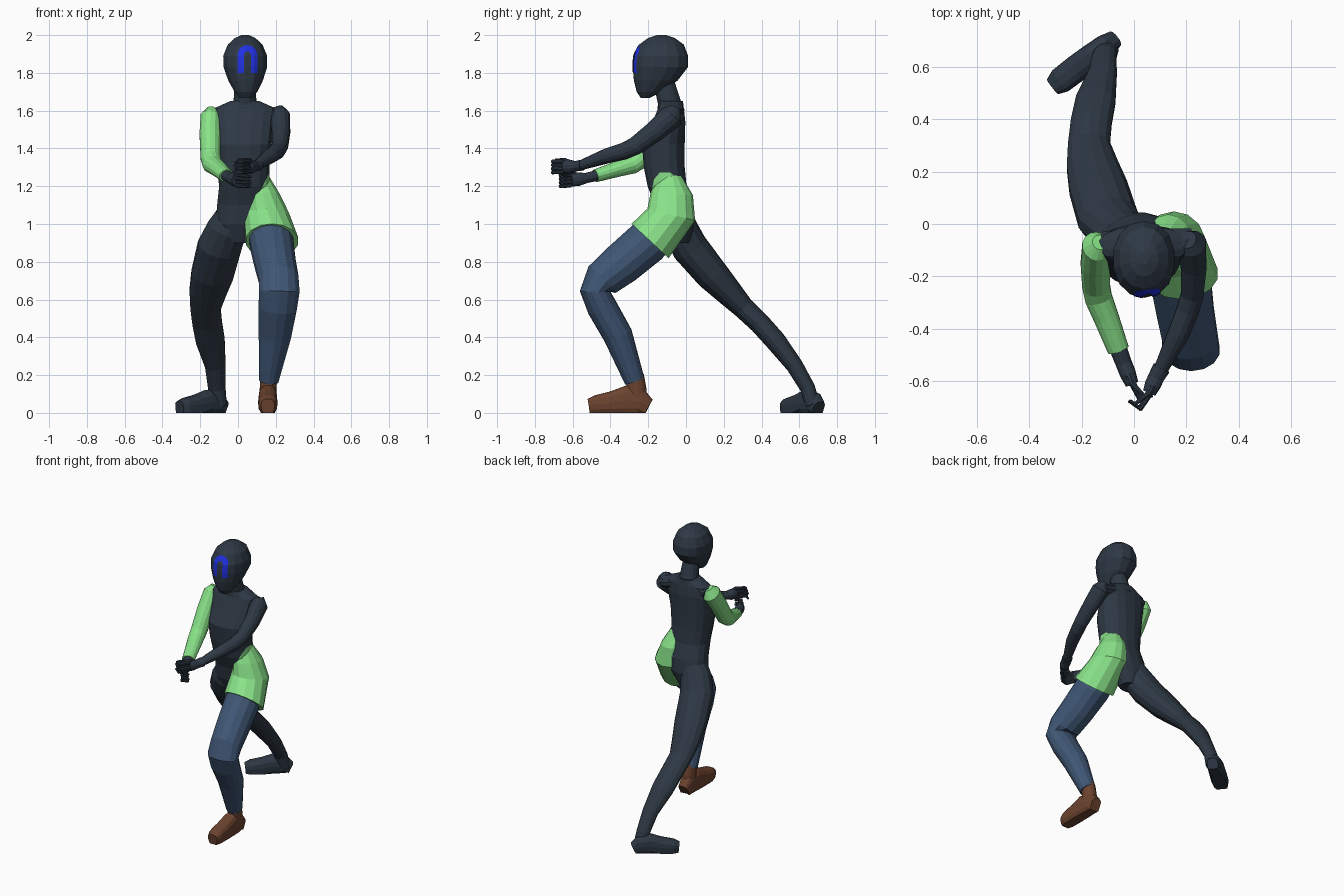
import bpy, bmesh, math
from mathutils import Vector as V
from mathutils.bvhtree import BVHTree


def material(name, rgb):
    m = bpy.data.materials.new(name)
    m.diffuse_color = (*rgb, 1)
    return m


DARK = material("dark slate", (0.027, 0.040, 0.058))
GREEN = material("light green", (0.25, 0.76, 0.25))
BLUE = material("denim blue", (0.050, 0.093, 0.175))
BROWN = material("leather brown", (0.150, 0.056, 0.028))
MARK = material("bright blue", (0.014, 0.030, 0.75))


def finish(name, bm, *mats):
    bmesh.ops.recalc_face_normals(bm, faces=bm.faces)
    me = bpy.data.meshes.new(name)
    bm.to_mesh(me)
    bm.free()
    for m in mats:
        me.materials.append(m)
    ob = bpy.data.objects.new(name, me)
    bpy.context.collection.objects.link(ob)
    return ob


def bridge(rings):
    """Skin a list of point rings and cap both ends."""
    bm = bmesh.new()
    vs = [[bm.verts.new(p) for p in r] for r in rings]
    n = len(vs[0])
    for a, b in zip(vs, vs[1:]):
        for i in range(n):
            j = (i + 1) % n
            bm.faces.new((a[i], a[j], b[j], b[i]))
    bm.faces.new(vs[0][::-1])
    bm.faces.new(vs[-1])
    return bm


def ring(c, u, v, r1, r2, n, e=1.0):
    pts = []
    for i in range(n):
        a = 2 * math.pi * (i + 0.5) / n
        ca, sa = math.cos(a), math.sin(a)
        pts.append(c + u * r1 * math.copysign(abs(ca) ** e, ca)
                   + v * r2 * math.copysign(abs(sa) ** e, sa))
    return pts


def limb(stations, n=14, ref=(1, 0, 0), e=1.0):
    """Tube along a path; station = (x, y, z, r1, r2), r1 lies along ref."""
    cs = [V(s[:3]) for s in stations]
    rings = []
    for i, s in enumerate(stations):
        t = (cs[min(i + 1, len(cs) - 1)] - cs[max(i - 1, 0)]).normalized()
        u = (V(ref) - t * V(ref).dot(t)).normalized()
        rings.append(ring(cs[i], u, t.cross(u), s[3], s[-1], n, e))
    return bridge(rings)


def stack(stations, n=14, e=1.0):
    """Level rings, optionally tipped about x; (x, y, z, rx, ry, tilt)."""
    rings = []
    for x, y, z, rx, ry, tilt in stations:
        t = math.radians(tilt)
        rings.append(ring(V((x, y, z)), V((1, 0, 0)),
                          V((0, math.cos(t), math.sin(t))), rx, ry, n, e))
    return bridge(rings)


# Torso, cut diagonally so the front hip side is green
bm = stack([(0.00, -0.04, 0.90, 0.07, 0.06, 0), (0.01, -0.05, 1.00, 0.13, 0.095, 0),
            (0.033, -0.065, 1.10, 0.146, 0.10, 0), (0.033, -0.10, 1.20, 0.135, 0.105, 0),
            (0.027, -0.115, 1.30, 0.142, 0.11, 0), (0.025, -0.12, 1.42, 0.155, 0.115, 0),
            (0.03, -0.09, 1.54, 0.165, 0.088, 0), (0.036, -0.08, 1.61, 0.17, 0.07, 0),
            (0.036, -0.08, 1.65, 0.08, 0.065, 0)], 16, 0.85)
co, no = V((0.16, 0, 1.26)), V((0.25, 0, -0.12))
bmesh.ops.bisect_plane(bm, geom=bm.verts[:] + bm.edges[:] + bm.faces[:],
                       plane_co=co, plane_no=no)
for f in bm.faces:
    c = f.calc_center_median()
    f.material_index = int((c - co).dot(no) > 0 and c.z > (1.0 if c.y < -0.08 else 1.1))
finish("torso", bm, DARK, GREEN)

# Shoulder yoke joining torso and arms
finish("shoulders", limb([(-0.12, -0.078, 1.575, 0.04, 0.05), (-0.06, -0.08, 1.588, 0.046, 0.06),
                          (0.13, -0.078, 1.588, 0.046, 0.062), (0.22, -0.07, 1.568, 0.042, 0.055)],
                         12, (0, 0, 1)), DARK)

# Flared hip cover around the forward thigh
finish("hip_cover", stack([(0.105, -0.085, 1.258, 0.058, 0.06, 0),
                           (0.13, -0.075, 1.16, 0.092, 0.112, -4),
                           (0.152, -0.078, 1.05, 0.122, 0.13, -14),
                           (0.18, -0.19, 0.91, 0.142, 0.134, -43)], 14), GREEN)

# Neck and head
finish("neck", limb([(0.036, -0.08, 1.59, 0.085, 0.075), (0.037, -0.09, 1.65, 0.062, 0.06),
                     (0.038, -0.12, 1.76, 0.055, 0.055)]), DARK)
head = stack([(0.042, -0.215, 1.668, 0.034, 0.025, 0), (0.042, -0.195, 1.70, 0.062, 0.066, 0),
              (0.04, -0.16, 1.76, 0.094, 0.116, 0), (0.039, -0.136, 1.83, 0.118, 0.146, 0),
              (0.038, -0.134, 1.89, 0.119, 0.145, 0), (0.038, -0.13, 1.95, 0.094, 0.118, 0),
              (0.038, -0.13, 1.985, 0.055, 0.07, 0), (0.038, -0.13, 2.0, 0.02, 0.025, 0)], 14, 0.93)
tree = BVHTree.FromBMesh(head)
finish("head", head, DARK)


# Arched strip painted on the face, laid on the head surface
def on_face(x, z):
    hit = tree.ray_cast(V((x, -1, z)), V((0, 1, 0)))[0]
    return V((x, hit.y - 0.004, z))


bm = bmesh.new()
steps = [(math.pi, -0.095), (math.pi, -0.06), (math.pi, -0.03)]
steps += [(math.pi * (1 - k / 10), 0) for k in range(11)]
steps += [(0, -0.03), (0, -0.06), (0, -0.095)]
rows = []
for a, dz in steps:
    rows.append([bm.verts.new(on_face(0.05 + r * math.cos(a), 1.895 + dz + r * math.sin(a)))
                 for r in (0.018, 0.035, 0.052)])
for p, q in zip(rows, rows[1:]):
    for k in (0, 1):
        bm.faces.new((p[k], p[k + 1], q[k + 1], q[k]))
finish("face_arch", bm, MARK)

# Forward leg in trousers
finish("front_leg", limb([(0.15, -0.12, 0.99, 0.10, 0.11), (0.178, -0.21, 0.90, 0.118, 0.118),
                          (0.197, -0.34, 0.79, 0.111, 0.113), (0.216, -0.445, 0.705, 0.107, 0.10),
                          (0.219, -0.482, 0.645, 0.110, 0.080), (0.21, -0.445, 0.56, 0.104, 0.080),
                          (0.195, -0.36, 0.41, 0.088, 0.078), (0.162, -0.272, 0.17, 0.053, 0.054)]),
       BLUE)

# Rear leg, stretched back
finish("rear_leg", limb([(-0.02, -0.055, 1.06, 0.085, 0.08), (-0.06, -0.03, 0.97, 0.107, 0.095),
                         (-0.10, 0.02, 0.875, 0.118, 0.097),
                         (-0.137, 0.14, 0.73, 0.114, 0.088), (-0.16, 0.225, 0.64, 0.10, 0.073),
                         (-0.172, 0.305, 0.555, 0.082, 0.058), (-0.163, 0.39, 0.475, 0.08, 0.056),
                         (-0.146, 0.475, 0.38, 0.078, 0.055), (-0.12, 0.575, 0.25, 0.056, 0.045),
                         (-0.112, 0.645, 0.13, 0.047, 0.040), (-0.10, 0.67, 0.04, 0.042, 0.038)]),
       DARK)


# Feet: tubes from heel to toe, flattened on the ground
def foot(name, heel, toe, mat, low):
    h, t = V((*heel, 0)), V((*toe, 0))
    shape = [(0, 0.03, 0.042, 0.036), (0.13, 0.055, 0.065, 0.046), (0.36, 0.062, 0.075, 0.05),
             (0.62, 0.05, 0.057, 0.052), (0.88, 0.042, 0.046, 0.05), (1, 0.036, 0.034, 0.036)]
    st = [(*(h.lerp(t, f).to_2d()), z * low, r * low, w) for f, z, r, w in shape]
    bm = limb(st, 14, (0, 0, 1), 0.75)
    for v in bm.verts:
        v.co.z = 0 if v.co.z < 0.018 else v.co.z
    finish(name, bm, mat)


foot("front_shoe", (0.158, -0.20), (0.158, -0.515), BROWN, 1.07)
finish("front_ankle", limb([(0.162, -0.27, 0.20, 0.045, 0.047), (0.16, -0.262, 0.13, 0.046, 0.052),
                            (0.158, -0.262, 0.05, 0.046, 0.058)]), BROWN)
foot("rear_foot", (-0.078, 0.703), (-0.31, 0.525), DARK, 0.9)

# Arms
finish("sleeved_arm", limb([(-0.13, -0.07, 1.61, 0.03, 0.03), (-0.143, -0.085, 1.57, 0.056, 0.064),
                            (-0.147, -0.15, 1.475, 0.058, 0.06), (-0.145, -0.235, 1.35, 0.054, 0.056),
                            (-0.135, -0.285, 1.315, 0.053, 0.05), (-0.105, -0.36, 1.292, 0.049, 0.042),
                            (-0.06, -0.48, 1.255, 0.042, 0.034)]), GREEN)
finish("bare_arm", limb([(0.205, -0.06, 1.612, 0.035, 0.035), (0.22, -0.075, 1.57, 0.056, 0.065),
                         (0.228, -0.165, 1.49, 0.050, 0.056), (0.222, -0.27, 1.412, 0.044, 0.048),
                         (0.205, -0.33, 1.385, 0.044, 0.045), (0.17, -0.42, 1.36, 0.042, 0.04),
                         (0.10, -0.56, 1.31, 0.027, 0.026)]), DARK)


# Hands: palm, four curled fingers and a thumb
def hand(name, start, wrist, knuckle, bend, tip):
    s, w, k, b, t = map(V, (start, wrist, knuckle, bend, tip))
    finish(name + "_palm", limb([(*s, 0.035, 0.03), (*w, 0.032, 0.028),
                                 (*w.lerp(k, 0.5), 0.032, 0.037), (*k, 0.026, 0.035)], 12), DARK)
    for i in range(4):
        up = V((0.006 * (i % 2), 0, (i - 1.5) * 0.019))
        pts = [k + up * 0.95, b + up, t + up * 0.9]
        finish(f"{name}_finger_{i + 1}", limb([(*p, r, r) for p, r in zip(pts, (0.012, 0.011, 0.007))],
                                              8, (0, 0, 1)), DARK)
    top = V((0, 0, 0.03))
    pts = [w.lerp(k, 0.4) + top * 0.6, k + top * 1.2, b.lerp(t, 0.5) + top * 1.25]
    finish(name + "_thumb", limb([(*p, r, r) for p, r in zip(pts, (0.015, 0.012, 0.007))],
                                 8, (0, 0, 1)), DARK)


hand("lower_hand", (-0.07, -0.45, 1.262), (-0.04, -0.53, 1.243), (-0.008, -0.61, 1.232),
     (0.02, -0.665, 1.228), (0.065, -0.655, 1.224))
hand("upper_hand", (0.105, -0.55, 1.312), (0.085, -0.585, 1.305), (0.058, -0.645, 1.303),
     (0.02, -0.705, 1.302), (-0.02, -0.675, 1.302))
